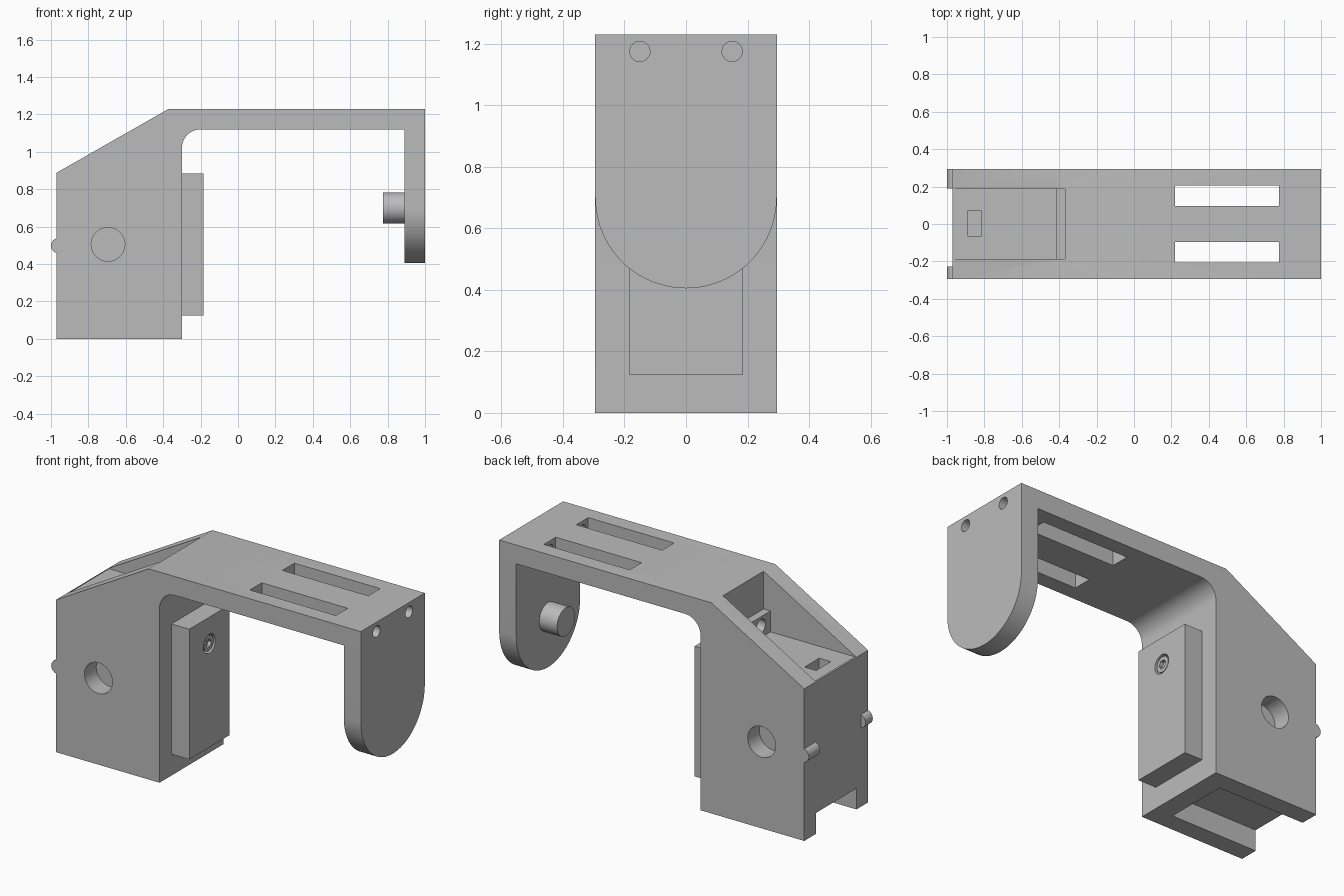
import bpy, bmesh
from math import pi, sin, cos, radians
from mathutils import Vector, Matrix

if "Cube" in bpy.data.objects:
    bpy.data.objects.remove(bpy.data.objects["Cube"], do_unlink=True)

grey = bpy.data.materials.new("plain_grey")
grey.use_nodes = True
COLOUR = (0.5, 0.5, 0.5, 1)
grey.diffuse_color = COLOUR
grey.node_tree.nodes["Principled BSDF"].inputs["Base Color"].default_value = COLOUR

W = 0.295          # half width of the bracket
IN = 0.187         # half width of the inner recesses


def finish(name, bm):
    bmesh.ops.recalc_face_normals(bm, faces=bm.faces)
    mesh = bpy.data.meshes.new(name)
    bm.to_mesh(mesh)
    bm.free()
    mesh.materials.append(grey)
    obj = bpy.data.objects.new(name, mesh)
    bpy.context.collection.objects.link(obj)
    return obj


def extrude(name, points, offset):
    bm = bmesh.new()
    face = bm.faces.new([bm.verts.new(p) for p in points])
    grown = bmesh.ops.extrude_face_region(bm, geom=[face])["geom"]
    moved = [v for v in grown if isinstance(v, bmesh.types.BMVert)]
    bmesh.ops.translate(bm, verts=moved, vec=Vector(offset))
    return finish(name, bm)


def box(name, x, y, z):
    pts = [(x[0], y[0], z[0]), (x[1], y[0], z[0]), (x[1], y[1], z[0]), (x[0], y[1], z[0])]
    return extrude(name, pts, (0, 0, z[1] - z[0]))


def cylinder(name, axis, start, end, radius, centre, sides=40):
    """Cylinder along X or Y; centre holds the other two coordinates."""
    bm = bmesh.new()
    bmesh.ops.create_cone(bm, cap_ends=True, segments=sides, radius1=radius,
                          radius2=radius, depth=abs(end - start))
    turn = Matrix.Rotation(pi / 2, 4, "Y" if axis == "X" else "X")
    mid = (start + end) / 2
    place = (mid, centre[0], centre[1]) if axis == "X" else (centre[0], mid, centre[1])
    bmesh.ops.transform(bm, matrix=Matrix.Translation(place) @ turn, verts=bm.verts)
    return finish(name, bm)


def cut(obj, cutters):
    for c in cutters:
        mod = obj.modifiers.new("cut", "BOOLEAN")
        mod.operation = "DIFFERENCE"
        mod.solver = "EXACT"
        mod.object = c
        bpy.context.view_layer.objects.active = obj
        bpy.ops.object.modifier_apply(modifier=mod.name)


def arc(cx, cy, r, start, end, steps):
    angles = [radians(start + (end - start) * i / steps) for i in range(steps + 1)]
    return [(cx + r * cos(a), cy + r * sin(a)) for a in angles]


# Main bracket: block with sloped top, filleted into the bridge
profile = [(-0.97, 0), (-0.3, 0)] + arc(-0.2, 1.02, 0.1, 180, 90, 12)
profile += [(0.89, 1.12), (0.89, 1.23), (-0.37, 1.23), (-0.97, 0.888)]
bracket = extrude("bracket", [(x, -W, z) for x, z in profile], (0, 2 * W, 0))

# Hanging arm with a round lower end
outline = [(W, 1.23), (-W, 1.23)] + arc(0, 0.7, W, 180, 360, 40)
arm = extrude("end_arm", [(0.89, y, z) for y, z in outline], (0.11, 0, 0))

# Raised pad and its peg opposite
pad = box("clamp_pad", (-0.3, -0.185), (-0.185, 0.185), (0.125, 0.885))
peg = cylinder("arm_peg", "X", 0.775, 0.89, 0.083, (0, 0.7))

# Recesses in the block
cutters = [
    box("top_recess", (-0.963, -0.415), (-IN, IN), (0.888, 1.4)),
    box("ledge_recess", (-0.42, -0.37), (-IN, IN), (1.01, 1.4)),
    box("floor_slot", (-0.89, -0.815), (-0.065, 0.07), (0.7, 1.0)),
    box("bottom_channel", (-1.1, -0.415), (-IN, IN), (-0.1, 0.122)),
]
drills = []
for side in (-1, 1):
    cutters.append(cylinder("side_hole", "Y", side * 0.4, side * IN, 0.09, (-0.695, 0.505)))
    cutters.append(cylinder("ledge_hole", "X", -0.5, -0.34, 0.04, (side * 0.1, 0.955), 24))
    y = side * 0.15
    cutters.append(box("bridge_slot", (0.22, 0.775), (y - 0.055, y + 0.055), (1.0, 1.4)))
    drills.append(cylinder("end_hole", "X", 0.7, 1.1, 0.033, (y, 1.175), 24))
cut(bracket, cutters + drills)
cut(arm, drills)

# Socket screw sunk in the pad
well = cylinder("screw_well", "X", -0.22, -0.1, 0.055, (0, 0.73), 32)
cut(pad, [well])
screw = cylinder("socket_screw", "X", -0.225, -0.19, 0.045, (0, 0.73), 32)
socket = cylinder("hex_socket", "X", -0.21, -0.1, 0.026, (0, 0.73), 6)
cut(screw, [socket])

for c in cutters + drills + [well, socket]:
    bpy.data.objects.remove(c, do_unlink=True)

# Small pivot pins on the outer face
pins = [cylinder("pivot_pin_back", "Y", 0.19, W, 0.041, (-0.959, 0.498), 24),
        cylinder("pivot_pin_front", "Y", -W, -0.228, 0.041, (-0.959, 0.498), 24)]

# Smooth the curved surfaces, keep edges sharp
bpy.ops.object.select_all(action="DESELECT")
for obj in [bracket, arm, pad, peg, screw] + pins:
    obj.select_set(True)
    bpy.context.view_layer.objects.active = obj
bpy.ops.object.shade_smooth_by_angle(angle=radians(30))
